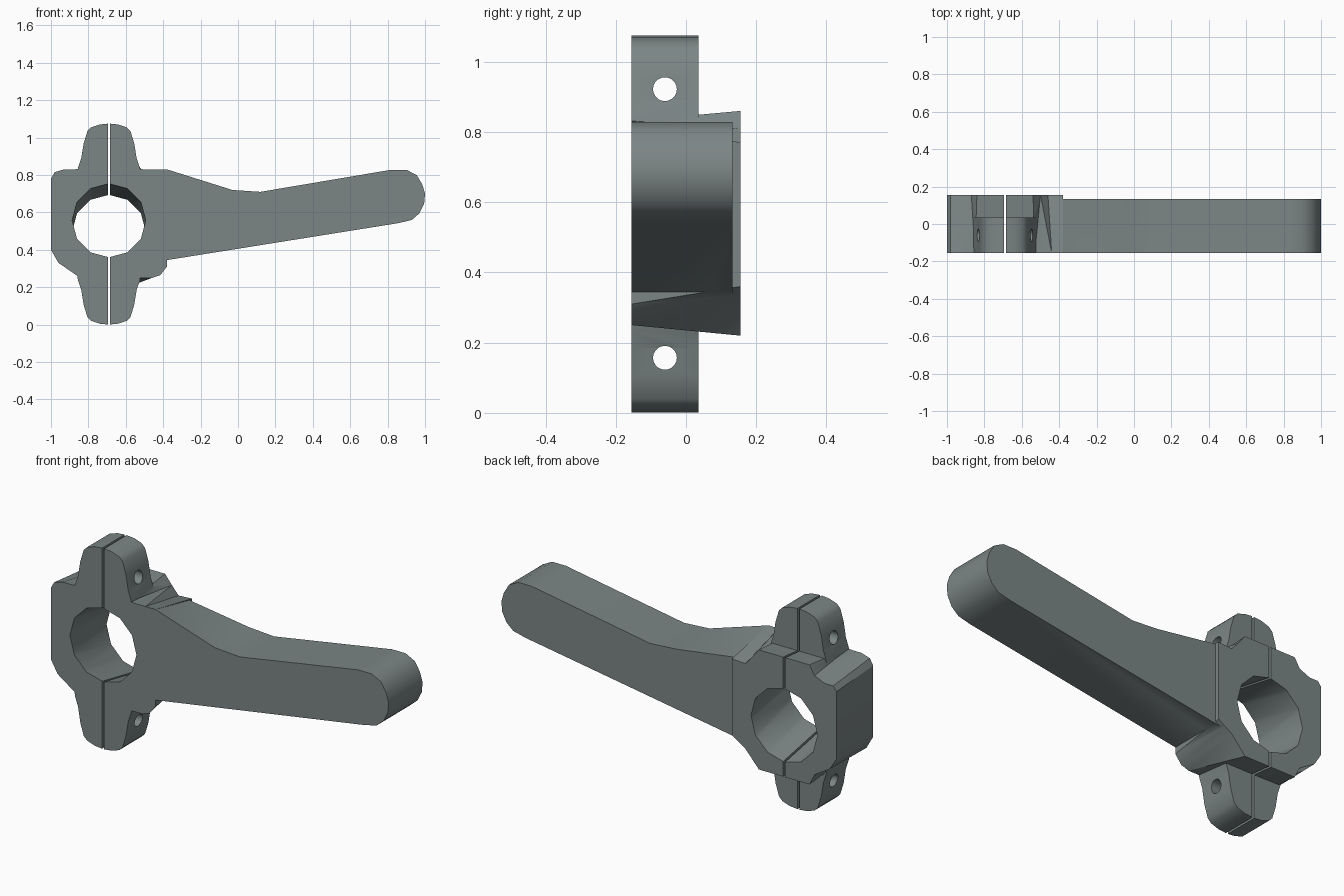
import bpy, bmesh, math

if "Cube" in bpy.data.objects:
    bpy.data.objects.remove(bpy.data.objects["Cube"])

SEAM_X, MID_Z = -0.69, 0.5375
Y0, Y1 = -0.155, 0.155

grey = bpy.data.materials.new("slate grey")
grey.diffuse_color = (0.2, 0.235, 0.235, 1)
grey.use_nodes = True
grey.node_tree.nodes["Principled BSDF"].inputs["Base Color"].default_value = grey.diffuse_color


def loft(name, front, back, y0, y1):
    """Solid between two matching (x, z) outlines."""
    bm = bmesh.new()
    a = [bm.verts.new((x, y0, z)) for x, z in front]
    b = [bm.verts.new((x, y1, z)) for x, z in back]
    n = len(a)
    bm.faces.new(a)
    bm.faces.new(b[::-1])
    for i in range(n):
        j = (i + 1) % n
        bm.faces.new((a[i], b[i], b[j], a[j]))
    bmesh.ops.triangulate(bm, faces=[f for f in bm.faces if len(f.verts) == 4])
    bmesh.ops.recalc_face_normals(bm, faces=bm.faces)
    me = bpy.data.meshes.new(name)
    bm.to_mesh(me)
    bm.free()
    ob = bpy.data.objects.new(name, me)
    me.materials.append(grey)
    bpy.context.collection.objects.link(ob)
    return ob


def combine(target, tool, operation):
    m = target.modifiers.new(operation.lower(), 'BOOLEAN')
    m.object, m.operation, m.solver = tool, operation, 'EXACT'
    bpy.context.view_layer.objects.active = target
    bpy.ops.object.modifier_apply(modifier=m.name)
    bpy.data.objects.remove(tool)


# Clamp body, with its shoulders changing shape from front to back
body_front = [(-1, .40), (-1, .78), (-.98, .815), (-.93, .83), (-.88, .83), (-.85, .832),
              (-.53, .832), (-.50, .83), (-.44, .83), (-.38, .83),
              (-.38, .31), (-.415, .265), (-.46, .25), (-.53, .25), (-.85, .255),
              (-.88, .275), (-.96, .33)]
body_back = [(-1, .40), (-1, .76), (-.98, .785), (-.93, .785), (-.87, .81), (-.84, .86),
             (-.54, .86), (-.50, .81), (-.46, .765), (-.38, .77),
             (-.38, .36), (-.42, .335), (-.46, .31), (-.54, .22), (-.84, .22),
             (-.87, .28), (-.96, .335)]
clamp = loft("clamp", body_front, body_back, Y0, Y1)

# Bolt ears above and below
half = [(.172, .80), (.165, .84), (.148, .89), (.135, .97), (.115, 1.035),
        (.095, 1.055), (.05, 1.07), (0, 1.075)]
ear = [(SEAM_X - dx, z) for dx, z in half] + [(SEAM_X + dx, z) for dx, z in half[-2::-1]]
for side in (1, -1):
    pts = [(x, MID_Z + side * (z - MID_Z)) for x, z in ear]
    combine(clamp, loft("ear", pts, pts, Y0, 0.035), 'UNION')

# Lever arm with a rounded end
tip = [(.82, .828), (.90, .828), (.955, .80), (.985, .75), (1, .70), (.995, .645),
       (.97, .595), (.93, .56), (.86, .543)]
low = [(-.38, .345), (-.45, .335)]
arm_front = [(-.45, .82), (-.38, .83), (-.03, .72), (.12, .71)] + tip + low
arm_back = [(-.45, .76), (-.38, .77), (-.03, .72), (.12, .71)] + tip + low
combine(clamp, loft("arm", arm_front, arm_back, Y0, 0.133), 'UNION')


# Slanted bore through the clamp
def ring(cz, r=0.197, n=12):
    return [(SEAM_X + r * math.sin(2 * math.pi * i / n), cz + r * math.cos(2 * math.pi * i / n))
            for i in range(n)]


slope = 0.06 / 0.31
combine(clamp, loft("bore_cutter", ring(.557 + .1 * slope), ring(.497 - .1 * slope),
                    Y0 - .1, Y1 + .1), 'DIFFERENCE')

# Seam that splits the clamp
w = 0.006
slot = [(SEAM_X - w, -.1), (SEAM_X - w, 1.2), (SEAM_X + w, 1.2), (SEAM_X + w, -.1)]
combine(clamp, loft("seam_cutter", slot, slot, -.3, .3), 'DIFFERENCE')

# Bolt holes across the ears
for z in (.922, .157):
    bpy.ops.mesh.primitive_cylinder_add(vertices=20, radius=.034, depth=.6,
                                        location=(SEAM_X, -.06, z),
                                        rotation=(0, math.pi / 2, 0))
    hole = bpy.context.object
    hole.data.materials.append(grey)
    combine(clamp, hole, 'DIFFERENCE')

# Split into the outer clamp half and the lever half
bpy.ops.object.select_all(action='DESELECT')
clamp.select_set(True)
bpy.context.view_layer.objects.active = clamp
bpy.ops.object.mode_set(mode='EDIT')
bpy.ops.mesh.select_all(action='SELECT')
bpy.ops.mesh.separate(type='LOOSE')
bpy.ops.object.mode_set(mode='OBJECT')
for ob in bpy.context.scene.objects:
    right = max(v.co.x for v in ob.data.vertices) > 0
    ob.name = "lever_half" if right else "clamp_half"
    ob.select_set(True)
bpy.ops.object.shade_smooth_by_angle(angle=math.radians(35))
